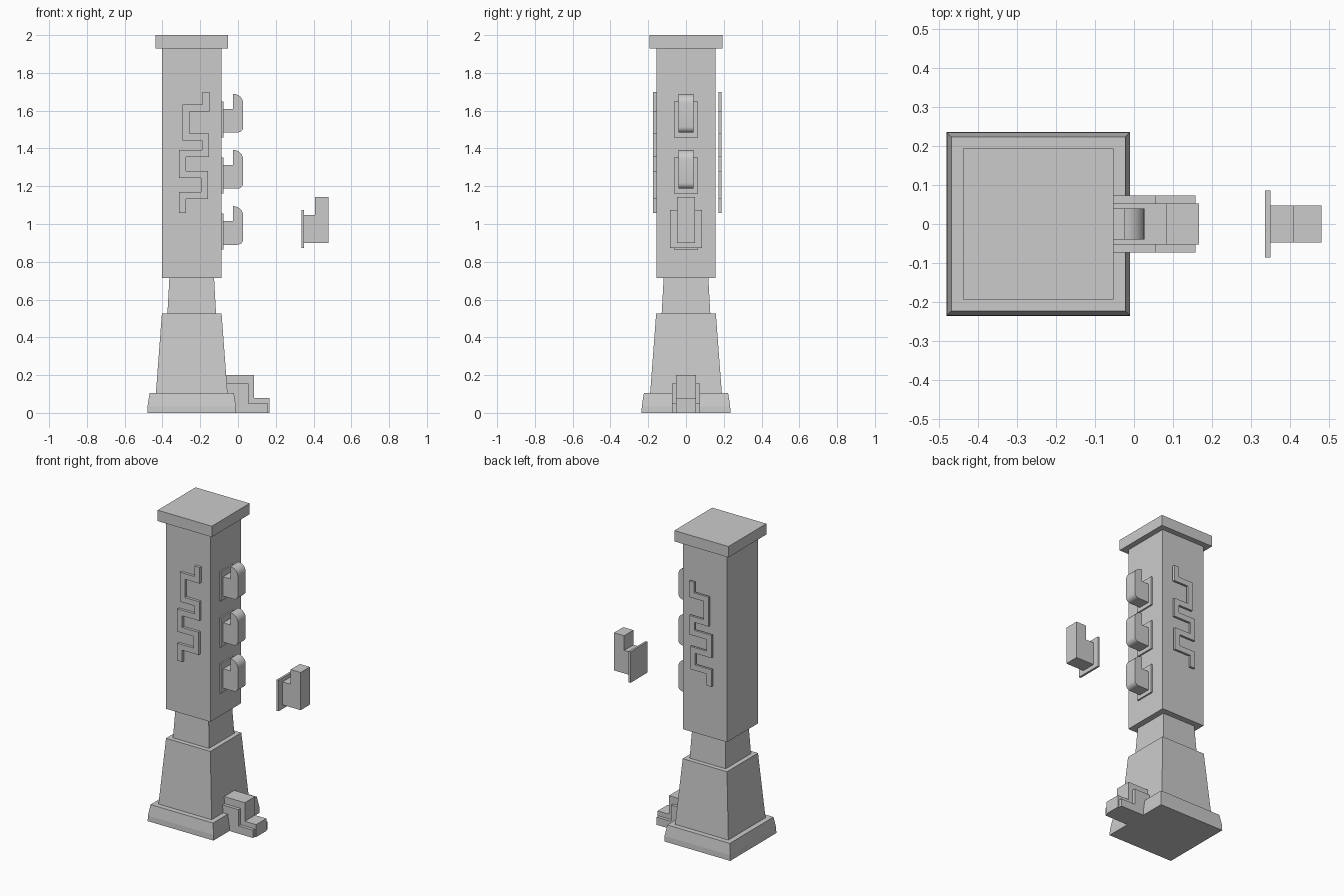
import bpy, bmesh, math
from mathutils import Vector

if "Cube" in bpy.data.objects:
    bpy.data.objects.remove(bpy.data.objects["Cube"])

CX = -0.245  # column axis


def finish(name, bm):
    bmesh.ops.recalc_face_normals(bm, faces=bm.faces[:])
    me = bpy.data.meshes.new(name)
    bm.to_mesh(me)
    bm.free()
    ob = bpy.data.objects.new(name, me)
    bpy.context.collection.objects.link(ob)
    return ob


def square_stack(name, rings):
    """Square sections (half width, z) joined into a closed solid."""
    bm = bmesh.new()
    loops = [[bm.verts.new((CX + sx * h, sy * h, z))
              for sx, sy in ((-1, -1), (1, -1), (1, 1), (-1, 1))] for h, z in rings]
    for a, b in zip(loops, loops[1:]):
        for i in range(4):
            j = (i + 1) % 4
            bm.faces.new((a[i], a[j], b[j], b[i]))
    bm.faces.new(loops[0])
    bm.faces.new(loops[-1])
    return finish(name, bm)


def extrude_xz(name, pts, y0, y1):
    """Extrude an outline in the xz plane along y."""
    bm = bmesh.new()
    a = [bm.verts.new((x, y0, z)) for x, z in pts]
    b = [bm.verts.new((x, y1, z)) for x, z in pts]
    n = len(pts)
    for i in range(n):
        j = (i + 1) % n
        bm.faces.new((a[i], a[j], b[j], b[i]))
    bm.faces.new(a)
    bm.faces.new(b)
    return finish(name, bm)


def box(name, x0, x1, y0, y1, z0, z1):
    return extrude_xz(name, [(x0, z0), (x1, z0), (x1, z1), (x0, z1)], y0, y1)


def arc(cx, cz, rx, rz, a0, a1, n=6):
    return [(cx + rx * math.cos(math.radians(a0 + (a1 - a0) * i / n)),
             cz + rz * math.sin(math.radians(a0 + (a1 - a0) * i / n))) for i in range(n + 1)]


def ribbon(path, w):
    """Mitred outline around a right-angled path."""
    p = [Vector(q) for q in path]
    left, right = [], []
    for i, q in enumerate(p):
        off = Vector((0, 0))
        dirs = []
        if i > 0:
            dirs.append((q - p[i - 1]).normalized())
        if i < len(p) - 1:
            dirs.append((p[i + 1] - q).normalized())
        for d in dirs:
            off += Vector((-d.y, d.x)) * w
        left.append(tuple(q + off))
        right.append(tuple(q - off))
    return left + right[::-1]


# Column sections
square_stack("plinth", [(0.235, 0), (0.234, 0.035), (0.223, 0.105)])
square_stack("tapered_base", [(0.19, 0.10), (0.158, 0.525)])
square_stack("neck", [(0.129, 0.52), (0.118, 0.72)])
square_stack("shaft", [(0.157, 0.715), (0.157, 1.935)])
square_stack("cap", [(0.193, 1.93), (0.193, 2.0)])

# Meander relief on front and back
zigzag = [(-.17, 1.70), (-.17, 1.614), (-.275, 1.614), (-.275, 1.46),
          (-.172, 1.46), (-.172, 1.373), (-.294, 1.373), (-.294, 1.262),
          (-.177, 1.262), (-.177, 1.151), (-.294, 1.151), (-.294, 1.058)]
outline = ribbon(zigzag, 0.018)
extrude_xz("front_relief", outline, -0.174, -0.155)
extrude_xz("back_relief", outline, 0.173, 0.187)

# Three rounded hooks with wall plates
for k in range(3):
    z = 0.865 + 0.297 * k
    box(f"hook_plate_{k + 1}", -0.09, -0.078, -0.064, 0.064, z, z + 0.19)
    prof = [(-0.082, z + 0.025)]
    prof += arc(-0.003, z + 0.055, 0.03, 0.03, -90, 0)
    prof += arc(-0.026, z + 0.18, 0.053, 0.05, 0, 90)
    prof += [(-0.026, z + 0.15), (-0.082, z + 0.15)]
    hook = extrude_xz(f"hook_{k + 1}", prof, -0.04, 0.04)
    bpy.ops.object.select_all(action='DESELECT')
    hook.select_set(True)
    bpy.context.view_layer.objects.active = hook
    bpy.ops.object.shade_smooth_by_angle()

# Detached square hook
box("loose_plate", 0.336, 0.35, -0.086, 0.086, 0.873, 1.073)
extrude_xz("loose_hook", [(0.348, 0.90), (0.48, 0.90), (0.48, 1.143), (0.408, 1.143),
                          (0.408, 1.048), (0.348, 1.048)], -0.047, 0.047)

# Stepped foot at the base
extrude_xz("foot_step_wide", [(-0.10, 0), (0.158, 0), (0.158, 0.05), (0.055, 0.05),
                              (0.055, 0.155), (-0.10, 0.155)], -0.073, 0.073)
extrude_xz("foot_step_narrow", [(-0.10, 0.0), (0.166, 0.0), (0.166, 0.08), (0.085, 0.08),
                                (0.085, 0.2), (-0.10, 0.2)], -0.052, 0.052)
